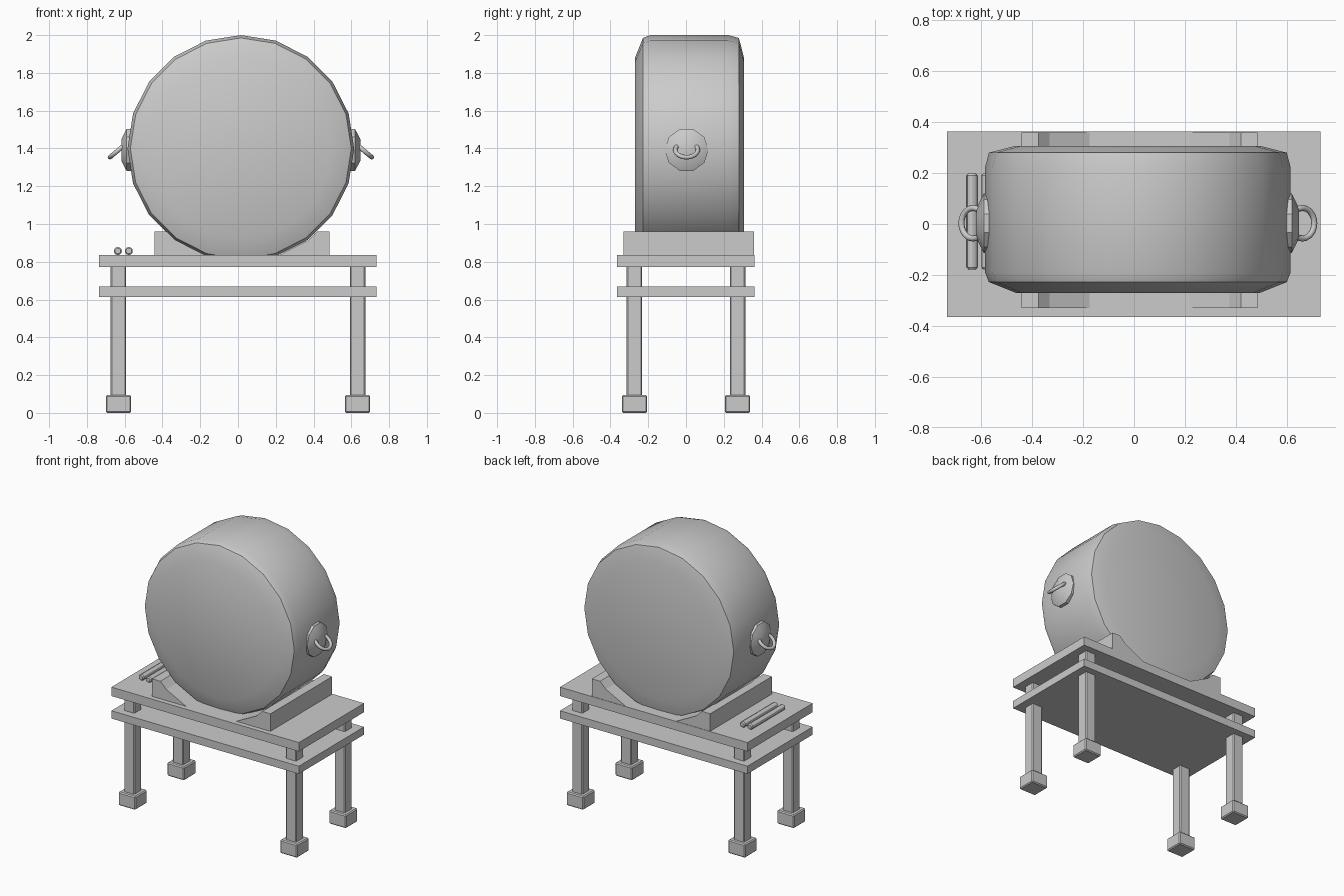
import bpy, bmesh
from math import sin, cos, pi, radians
from mathutils import Matrix, Vector

if "Cube" in bpy.data.objects:
    bpy.data.objects.remove(bpy.data.objects["Cube"])

CX, CZ = 0.015, 1.40  # drum centre


def finish(name, bm, smooth=False, bevel=0):
    bmesh.ops.recalc_face_normals(bm, faces=bm.faces)
    me = bpy.data.meshes.new(name)
    bm.to_mesh(me)
    bm.free()
    ob = bpy.data.objects.new(name, me)
    bpy.context.collection.objects.link(ob)
    if bevel:
        m = ob.modifiers.new("bevel", 'BEVEL')
        m.width, m.segments = bevel, 1
    if smooth:
        bpy.ops.object.select_all(action='DESELECT')
        ob.select_set(True)
        bpy.context.view_layer.objects.active = ob
        bpy.ops.object.shade_smooth_by_angle(angle=radians(30))
    return ob


def box(name, lo, hi, bevel=0):
    lo, hi = Vector(lo), Vector(hi)
    bm = bmesh.new()
    bmesh.ops.create_cube(bm, size=1, matrix=Matrix.Translation((lo + hi) / 2)
                          @ Matrix.Diagonal((*(hi - lo), 1)))
    return finish(name, bm, bevel=bevel)


def lathe(name, profile, sides, place, phase=0):
    """Capped rings from (position along axis, radius); place maps to 3D."""
    bm = bmesh.new()
    rings = []
    for t, r in profile:
        angles = [2 * pi * i / sides + phase for i in range(sides)]
        rings.append([bm.verts.new(place(t, r * sin(a), r * cos(a))) for a in angles])
    for a, b in zip(rings, rings[1:]):
        for i in range(sides):
            j = (i + 1) % sides
            bm.faces.new((a[i], a[j], b[j], b[i]))
    bm.faces.new(rings[0])
    bm.faces.new(rings[-1])
    return finish(name, bm, smooth=True)


# Stand: top, shelf, legs and feet
box("table_top", (-0.735, -0.365, 0.773), (0.732, 0.363, 0.836))
box("shelf", (-0.735, -0.365, 0.614), (0.732, 0.363, 0.669))
for sx, nx in ((-1, "left"), (1, "right")):
    for sy, ny in ((-1, "front"), (1, "back")):
        x, y = sx * 0.633, sy * 0.273
        box(f"{ny}_{nx}_leg", (x - 0.041, y - 0.041, 0.05), (x + 0.041, y + 0.041, 0.78), 0.006)
        box(f"{ny}_{nx}_foot", (x - 0.067, y - 0.067, 0), (x + 0.067, y + 0.067, 0.095), 0.007)

# Drum body
lathe("drum_body", [(-0.27, 0.48), (-0.228, 0.585), (-0.19, 0.6),
                    (0.222, 0.6), (0.28, 0.585), (0.307, 0.48)],
      20, lambda t, u, v: (CX + u, t, CZ + v))

# Cradle blocks following the drum curve
for s, side in ((-1, "left"), (1, "right")):
    bm = bmesh.new()
    outline = [(0.463, 0.83), (0.17, 0.83), (0.185, 0.83), (0.353, 0.915), (0.398, 0.96), (0.463, 0.96)]
    outline.pop(1)
    face = bm.faces.new([bm.verts.new((CX + 0.007 + s * x, -0.33, z)) for x, z in outline])
    ext = bmesh.ops.extrude_face_region(bm, geom=[face])
    bmesh.ops.translate(bm, vec=(0, 0.69, 0),
                        verts=[g for g in ext["geom"] if isinstance(g, bmesh.types.BMVert)])
    finish(f"{side}_cradle", bm)

# Side plates and ring handles
for s, side in ((-1, "left"), (1, "right")):
    lathe(f"{side}_handle_plate", [(0.56, 0.116), (0.605, 0.116), (0.633, 0.06)], 10,
          lambda t, u, v: (CX + s * t, 0.003 + u, 1.392 + v), phase=pi / 10)
    bpy.ops.mesh.primitive_torus_add(
        major_radius=0.06, minor_radius=0.012, major_segments=20, minor_segments=8,
        location=(CX + s * 0.647, 0.003, 1.392), rotation=(0, s * radians(40), 0))
    ring = bpy.context.object
    ring.name = f"{side}_ring_handle"
    bpy.ops.object.shade_smooth_by_angle(angle=radians(60))

# Drumsticks lying on the table
for n, x in (("outer", -0.636), ("inner", -0.578)):
    lathe(f"{n}_drumstick", [(-0.178, 0.015), (-0.17, 0.021), (0.19, 0.021), (0.198, 0.015)],
          12, lambda t, u, v: (x + u, t, 0.857 + v))
